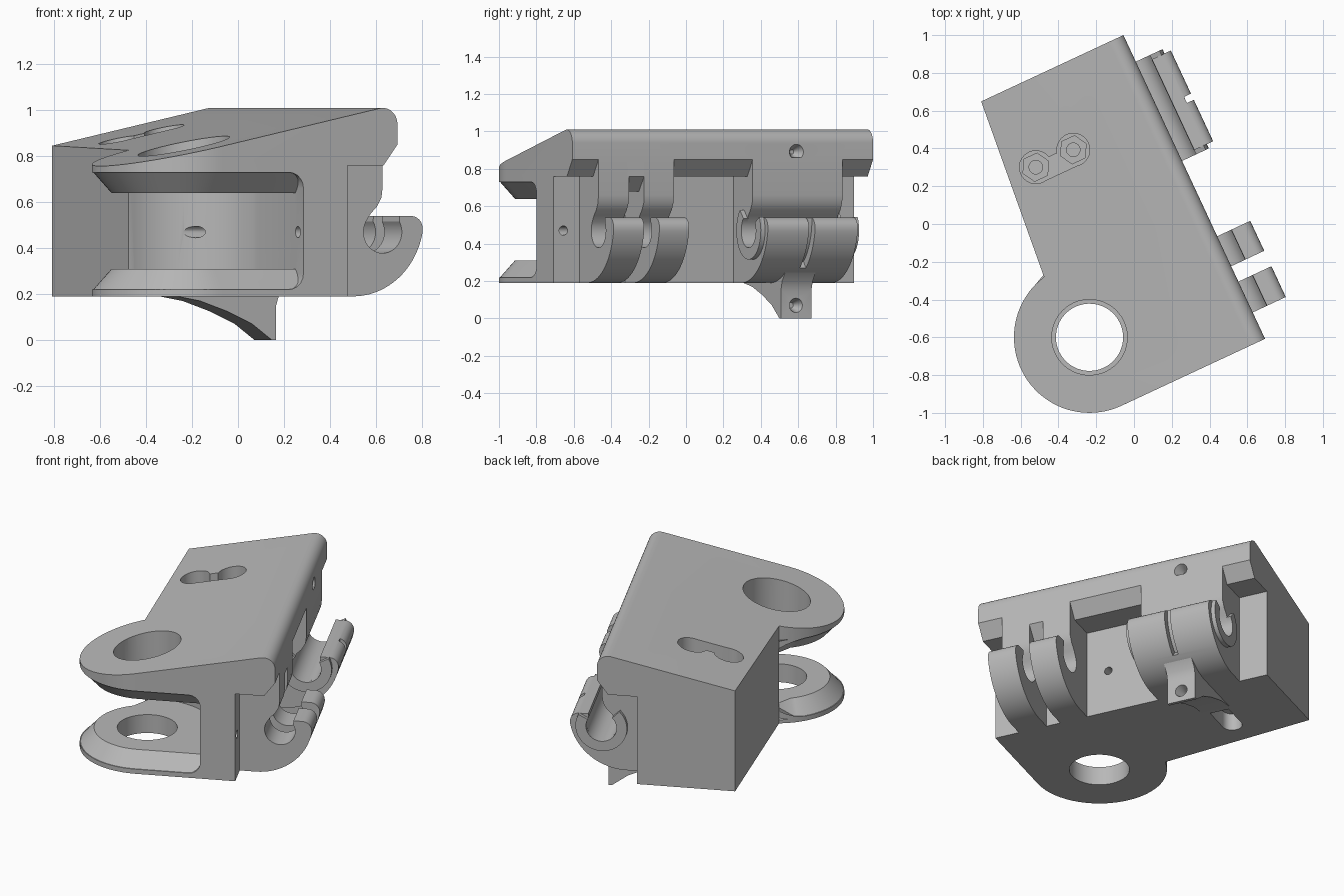
import bpy, bmesh, math
from mathutils import Vector

if "Cube" in bpy.data.objects:
    bpy.data.objects.remove(bpy.data.objects["Cube"])

grey = bpy.data.materials.new("plain grey")
grey.use_nodes = True
grey.diffuse_color = (0.48, 0.48, 0.48, 1)
grey.node_tree.nodes["Principled BSDF"].inputs["Base Color"].default_value = (0.48, 0.48, 0.48, 1)

parts = []
BOTTOM, TOP, WALL, LIP = 0.19, 1.01, 0.132, 0.372
FRONT, BACK = -0.844, 0.93
EAR = Vector((-0.467, -0.444))
PIN = (0.373, 0.47)


def arc(c, r, a0, a1, n=16):
    angles = [math.radians(a0 + (a1 - a0) * i / n) for i in range(n + 1)]
    return [(c[0] + r * math.cos(a), c[1] + r * math.sin(a)) for a in angles]


def loft(name, low, high):
    """Solid between two matching 3D outlines."""
    bm = bmesh.new()
    a = [bm.verts.new(p) for p in low]
    b = [bm.verts.new(p) for p in high]
    bm.faces.new(a)
    bm.faces.new(b)
    for i in range(len(a)):
        j = (i + 1) % len(a)
        bm.faces.new((a[i], a[j], b[j], b[i]))
    bmesh.ops.recalc_face_normals(bm, faces=bm.faces)
    mesh = bpy.data.meshes.new(name)
    bm.to_mesh(mesh)
    bm.free()
    mesh.materials.append(grey)
    ob = bpy.data.objects.new(name, mesh)
    bpy.context.scene.collection.objects.link(ob)
    return ob


def upright(name, pts, z0, z1):
    return loft(name, [(x, y, z0) for x, y in pts], [(x, y, z1) for x, y in pts])


def lengthwise(name, pts, y0, y1):
    return loft(name, [(x, y0, z) for x, z in pts], [(x, y1, z) for x, z in pts])


def crosswise(name, y, z, r, x0, x1, r1=None):
    return loft(name, [(x0, p, q) for p, q in arc((y, z), r, 0, 345, 23)],
                [(x1, p, q) for p, q in arc((y, z), r1 or r, 0, 345, 23)])


def shaft(x, y, r, z0, z1, n=32):
    return upright("cutter", arc((x, y), r, 0, 360 - 360 / n, n - 1), z0, z1)


def apply(ob, mod):
    with bpy.context.temp_override(object=ob, active_object=ob, selected_objects=[ob]):
        bpy.ops.object.modifier_apply(modifier=mod.name)


def combine(ob, other, op="DIFFERENCE"):
    mod = ob.modifiers.new("combine", "BOOLEAN")
    mod.operation, mod.object, mod.solver = op, other, "EXACT"
    apply(ob, mod)
    bpy.data.objects.remove(other)


# main body: plan outline crossed with the end profile
plan = [(LIP + 0.1, FRONT), (LIP + 0.1, BACK), (-0.459, BACK)]
plan += arc(EAR, 0.4, 102, 270, 40)
body = upright("main_body", plan, BOTTOM - 0.1, TOP + 0.1)
profile = [(-1, BOTTOM), (WALL, BOTTOM), (WALL, 0.76), (0.305, 0.76), (LIP, 0.85)]
profile += arc((LIP - 0.07, TOP - 0.07), 0.07, 0, 102, 10) + [(-1, 0.728)]
combine(body, lengthwise("cutter", profile, -1.2, 1.2), "INTERSECT")

# wide slot in the rounded ear
slot = [(-0.08, -1)] + arc(EAR, 0.4, 12, 100, 20) + [(-1, -0.05), (-1, -1)]
cavity = upright("cutter", slot, 0.22, 0.73)
bev = cavity.modifiers.new("round", "BEVEL")
bev.width, bev.segments, bev.limit_method, bev.angle_limit = 0.07, 5, "ANGLE", 1.0
apply(cavity, bev)
combine(body, cavity)


# tapered inner faces of the two ear plates
def ear_outline(r, z):
    pts = arc(EAR, r, 115, 270, 36) + [(0, EAR.y - r), (0, 0), (-0.5, -0.02)]
    return [(x, y, z) for x, y in pts]


for rim, inner in ((0.215, 0.31), (0.735, 0.64)):
    combine(body, loft("plate", ear_outline(0.399, rim), ear_outline(0.315, inner)), "UNION")

# pivot hole, wider in the upper plate
combine(body, shaft(*EAR, 0.178, 0, 1.2, 48))
combine(body, shaft(*EAR, 0.2, 0.5, 1.2, 48))

# bolt pockets in the top: round mouth, hexagon seat, bolt hole
BOLT_Y = 0.492
for x in (-0.344, -0.125):
    combine(body, shaft(x, BOLT_Y, 0.087, 0.75, 1.2))
    combine(body, shaft(x, BOLT_Y, 0.075, 0.65, 0.8, 6))
    combine(body, shaft(x, BOLT_Y, 0.036, 0.45, 0.7, 20))
link = [(-0.344, BOLT_Y - 0.085), (-0.125, BOLT_Y - 0.085),
        (-0.125, BOLT_Y + 0.02), (-0.344, BOLT_Y + 0.02)]
combine(body, upright("cutter", link, 0.75, 1.2))

# round-ended slot underneath
under = arc((-0.32, BOLT_Y), 0.06, 90, 270, 12) + [(-0.14, BOLT_Y - 0.06), (-0.14, BOLT_Y + 0.06)]
combine(body, upright("cutter", under, 0.1, 0.3))

# cross holes and the dimple on the lip
for y, x0 in ((-0.785, -0.2), (-0.106, -0.32)):
    combine(body, crosswise("cutter", y, 0.47, 0.025, x0, 0.2))
combine(body, crosswise("cutter", 0.478, 0.89, 0.012, LIP - 0.06, LIP + 0.01, 0.046))
parts.append(body)

# hooked knuckles along the right side
hook = [(0.1, BOTTOM)] + arc((0.23, 0.53), 0.34, -90, -10, 18)
hook += arc((0.51, 0.485), 0.055, 0, 90, 6) + [(0.455, 0.54)]
hook += arc(PIN, 0.092, 30, -210, 28)
hook += [(0.315, 0.55), (0.345, 0.58), (0.367, 0.62), (LIP, 0.66), (LIP, 0.86), (0.1, 0.86)]
for name, y0, y1 in (("front_hook", -0.69, -0.51), ("middle_hook", -0.42, -0.245),
                     ("rear_hook", 0.22, 0.75)):
    knuckle = lengthwise(name, hook, y0, y1)
    if name == "rear_hook":
        ring = arc((0.23, 0.53), 0.295, -50, 5, 12) + arc((0.23, 0.53), 0.4, 5, -50, 12)
        combine(knuckle, lengthwise("cutter", ring, 0.462, 0.498))
    parts.append(knuckle)

# raised collars on both ends of the rear hook
collar = arc(PIN, 0.155, 28, -225, 28) + arc(PIN, 0.092, -225, 28, 28)
for name, y in (("collar_front", 0.195), ("collar_back", 0.745)):
    parts.append(lengthwise(name, collar, y, y + 0.03))

# filler above the gap between the front hooks
filler = [(0.1, 0.68), (0.305, 0.68), (LIP, 0.76), (LIP, 0.86), (0.1, 0.86)]
parts.append(lengthwise("gap_filler", filler, -0.52, -0.41))

# downward tab sweeping back under the body
tab_shape = [(0.345, 0), (0.365, 0), (0.365, 0.15), (0.38, 0.2), (0.42, 0.25), (0.35, 0.3),
             (0.1, 0.25), (0.1, BOTTOM), (-0.11, BOTTOM), (0, 0.17), (0.13, 0.125), (0.25, 0.07)]
tab = lengthwise("lower_tab", tab_shape, 0.39, 0.57)
combine(tab, crosswise("cutter", 0.478, 0.07, 0.015, 0.3, 0.375, 0.042))
parts.append(tab)

# turn the whole model and shade it
for ob in parts:
    ob.rotation_euler.z = math.radians(25)
    bpy.ops.object.select_all(action="DESELECT")
    ob.select_set(True)
    bpy.context.view_layer.objects.active = ob
    bpy.ops.object.shade_smooth_by_angle(angle=math.radians(30))
